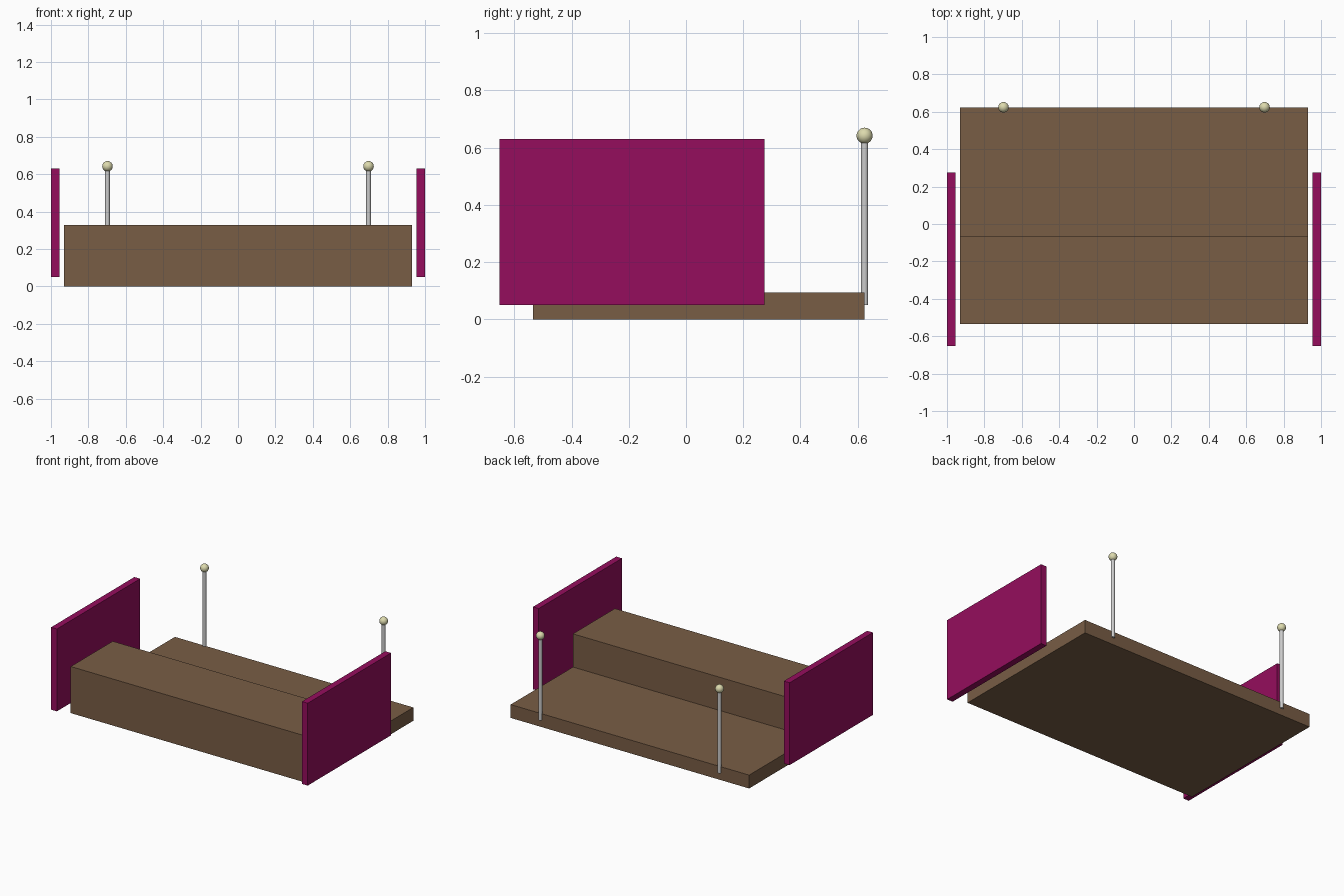
import bpy, bmesh

if "Cube" in bpy.data.objects:
    bpy.data.objects.remove(bpy.data.objects["Cube"])


def material(name, color):
    m = bpy.data.materials.new(name)
    m.diffuse_color = (*color, 1)
    m.use_nodes = True
    m.node_tree.nodes["Principled BSDF"].inputs["Base Color"].default_value = m.diffuse_color
    return m


brown = material("brown", (0.19, 0.11, 0.06, 1)[:3])
magenta = material("magenta", (0.30, 0.004, 0.11))
cream = material("cream", (0.72, 0.70, 0.42))


def extrude_x(name, profile, x0, x1, mat):
    """Extrude a (y, z) profile from x0 to x1."""
    bm = bmesh.new()
    face = bm.faces.new([bm.verts.new((x0, y, z)) for y, z in profile])
    new = bmesh.ops.extrude_face_region(bm, geom=[face])["geom"]
    bmesh.ops.translate(bm, vec=(x1 - x0, 0, 0),
                        verts=[v for v in new if isinstance(v, bmesh.types.BMVert)])
    bmesh.ops.recalc_face_normals(bm, faces=bm.faces)
    mesh = bpy.data.meshes.new(name)
    bm.to_mesh(mesh)
    bm.free()
    mesh.materials.append(mat)
    obj = bpy.data.objects.new(name, mesh)
    bpy.context.collection.objects.link(obj)
    return obj


# Stepped base: tall front block, low rear deck
extrude_x("stepped_base",
          [(-0.535, 0), (0.624, 0), (0.624, 0.094), (-0.068, 0.094),
           (-0.068, 0.328), (-0.535, 0.328)], -0.929, 0.929, brown)

for side, s in (("left", -1), ("right", 1)):
    # Side panel, floating just clear of the base
    extrude_x(f"{side}_panel",
              [(-0.652, 0.05), (0.275, 0.05), (0.275, 0.63), (-0.652, 0.63)],
              s * 0.955, s * 1.0, magenta)

    # Rear post on the back edge
    bpy.ops.mesh.primitive_cylinder_add(vertices=32, radius=0.0125, depth=0.58,
                                        location=(s * 0.698, 0.624, 0.34))
    bpy.context.object.name = f"{side}_post"
    bpy.ops.object.shade_smooth_by_angle()

    # Ball on top of the post
    bpy.ops.mesh.primitive_uv_sphere_add(segments=32, ring_count=16, radius=0.028,
                                         location=(s * 0.698, 0.624, 0.642))
    ball = bpy.context.object
    ball.name = f"{side}_post_ball"
    ball.data.materials.append(cream)
    bpy.ops.object.shade_smooth_by_angle()
